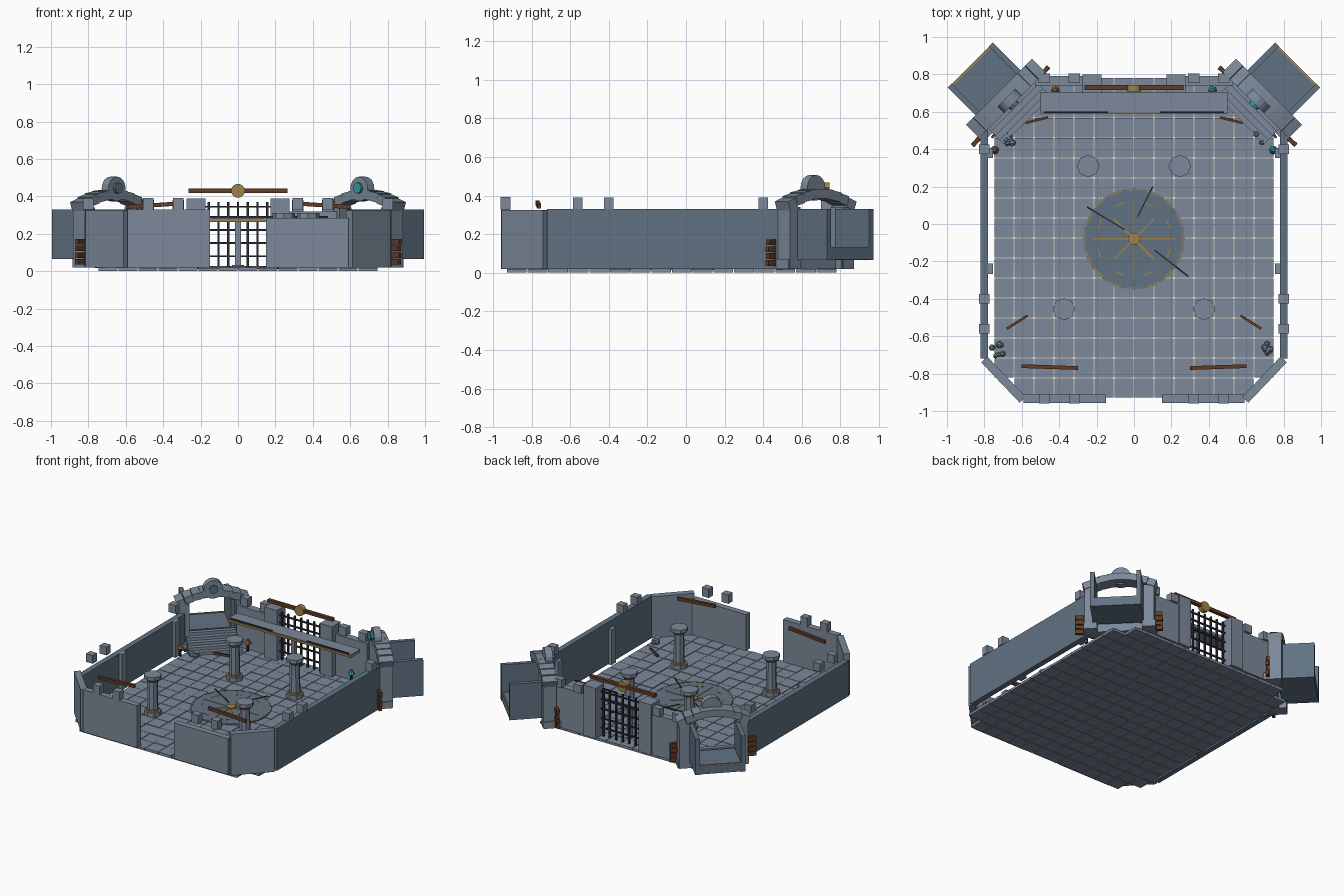
import bpy, bmesh, math, random
from mathutils import Matrix, Vector, Euler

if "Cube" in bpy.data.objects:
    bpy.data.objects.remove(bpy.data.objects["Cube"])
random.seed(4)

def mat(name, c):
    m = bpy.data.materials.new(name)
    m.diffuse_color = (*c, 1)
    m.use_nodes = True
    m.node_tree.nodes["Principled BSDF"].inputs["Base Color"].default_value = m.diffuse_color
    return m

STONE = mat("stone", (0.20, 0.25, 0.32))
DARK = mat("dark_stone", (0.12, 0.17, 0.23))
IRON = mat("iron", (0.02, 0.025, 0.035))
WOOD = mat("wood", (0.12, 0.045, 0.02))
GOLD = mat("brass", (0.35, 0.23, 0.06))
TEAL = mat("teal_glow", (0.03, 0.35, 0.4))
EMBER = mat("ember", (0.3, 0.12, 0.04))

class Part:
    """Collects primitives into one named mesh object."""
    def __init__(self, name, material):
        self.name, self.mat, self.bm = name, material, bmesh.new()
    def box(self, c, size, rot=(0, 0, 0)):
        m = Matrix.Translation(c) @ Euler(rot).to_matrix().to_4x4() @ Matrix.Diagonal((*size, 1))
        bmesh.ops.create_cube(self.bm, size=1, matrix=m)
        return self
    def span(self, x, y, z):
        return self.box([(a[0] + a[1]) / 2 for a in (x, y, z)], [a[1] - a[0] for a in (x, y, z)])
    def cyl(self, c, r, h, n=8, r2=None, rot=(0, 0, 0)):
        m = Matrix.Translation(c) @ Euler(rot).to_matrix().to_4x4()
        bmesh.ops.create_cone(self.bm, cap_ends=True, segments=n, radius1=r,
                              radius2=r if r2 is None else r2, depth=h, matrix=m)
        return self
    def bar(self, a, b, w, h):
        a, b = Vector(a), Vector(b)
        d = b - a
        rot = (0, -math.atan2(d.z, d.xy.length), math.atan2(d.y, d.x))
        return self.box((a + b) / 2, (d.length, w, h), rot)
    def rock(self, c, r):
        m = Matrix.Translation(c) @ Euler([random.random() * 3 for _ in "xyz"]).to_matrix().to_4x4()
        bmesh.ops.create_icosphere(self.bm, subdivisions=1, radius=r, matrix=m)
    def done(self):
        me = bpy.data.meshes.new(self.name)
        self.bm.to_mesh(me)
        self.bm.free()
        me.materials.append(self.mat)
        bpy.context.collection.objects.link(bpy.data.objects.new(self.name, me))

# floor tiles with open joints, corners cut off
P = 0.107
tiles = Part("floor_tiles", STONE)
for i in range(14):
    for j in range(16):
        x, y = (i - 6.5) * P, -0.877 + j * P
        if abs(x) - y > 1.55 or abs(x) + y > 1.32:
            continue
        top = 0.02 - random.random() * 0.003
        tiles.span((x - 0.0515, x + 0.0515), (y - 0.0515, y + 0.0515), (0, top))
tiles.done()

# floor medallion with inlays and cracks
C = (0, -0.08)
Part("medallion", DARK).cyl((*C, 0.019), 0.27, 0.012, 32).done()
inlay = Part("medallion_inlay", GOLD).cyl((*C, 0.029), 0.032, 0.01, 12)
for k in range(8):
    a = k * math.pi / 4
    u = Vector((math.cos(a), math.sin(a)))
    r = 0.22 if k % 2 == 0 else 0.15
    inlay.bar((*C, 0.026), (u.x * r, C[1] + u.y * r, 0.026), 0.008, 0.005)
for k in range(16):
    for r, on in ((0.2, k % 2), (0.262, 1)):
        a = k * math.pi / 8
        inlay.box((r * math.cos(a), C[1] + r * math.sin(a), 0.025), (0.006, r * 0.28, 0.004), (0, 0, a)) if on else None
inlay.done()
cracks = Part("floor_cracks", IRON)
for a, b in (((-0.25, 0.09), (-0.05, -0.03)), ((0.02, 0.04), (0.1, 0.2)), ((0.11, -0.14), (0.29, -0.28))):
    cracks.bar((*a, 0.027), (*b, 0.027), 0.008, 0.004)
cracks.done()

# perimeter walls; the left and front-right stretches are lower
walls = Part("side_walls", DARK)
front = Part("front_and_back_walls", STONE)
for s, top in ((-1, 0.28), (1, 0.33)):
    walls.box((s * 0.80, -0.11, (0.02 + top) / 2), (0.04, 1.22, top - 0.02))
    ftop = 0.33 if s < 0 else 0.285
    front.box((s * 0.37, -0.935, (0.02 + ftop) / 2), (0.44, 0.045, ftop - 0.02))
    front.bar((s * 0.595, -0.94, 0.172), (s * 0.80, -0.725, 0.172), 0.045, 0.304)
    front.box((s * 0.37, 0.765, 0.17), (0.32, 0.05, 0.30))
    # gate jambs and inner pilasters
    front.box((s * 0.225, 0.75, 0.205), (0.10, 0.10, 0.37))
    for y in (-0.24, 0.38):
        front.box((s * 0.77, y, 0.15), (0.03, 0.055, 0.26))
walls.done()
front.done()

# merlon blocks along the wall tops
mer = Part("merlons", STONE)
for s in (-1, 1):
    for y in (0.4, -0.4, -0.56):
        mer.box((s * 0.80, y, 0.36), (0.055, 0.05, 0.06))
    for x in (0.32, 0.48):
        mer.box((s * x, -0.935, 0.36), (0.055, 0.05, 0.065))
        mer.box((s * x, 0.78, 0.35), (0.06, 0.05, 0.06))
mer.done()

# barred gate with beam and brass boss
gate = Part("gate_bars", IRON)
for k in range(-3, 4):
    gate.box((k * 0.052, 0.735, 0.195), (0.012, 0.012, 0.35))
for z in (0.08, 0.15, 0.22, 0.29, 0.345):
    gate.box((0, 0.735, z), (0.35, 0.01, 0.01))
gate.done()
Part("gate_beam", WOOD).box((0, 0.73, 0.43), (0.53, 0.025, 0.022)).done()
Part("gate_boss", GOLD).cyl((0, 0.725, 0.43), 0.037, 0.035, 16, rot=(math.pi / 2, 0, 0)).done()

# balcony ledge before the gate
Part("balcony", STONE).span((-0.5, 0.5), (0.595, 0.705), (0.262, 0.285)).box((0, 0.65, 0.14), (0.03, 0.03, 0.245)).done()
Part("balcony_trim", GOLD).box((0, 0.593, 0.274), (1.0, 0.006, 0.012)).done()
rail = Part("balcony_rails", IRON)
for s in (-1, 1):
    rail.box((s * 0.31, 0.597, 0.289), (0.34, 0.008, 0.01))
rail.done()

# octagonal pillars
pil = Part("pillars", STONE)
rings = Part("pillar_rings", GOLD)
for s in (-1, 1):
    for x, y in ((0.245, 0.31), (0.375, -0.455)):
        c = (s * x, y)
        pil.cyl((*c, 0.035), 0.058, 0.03).cyl((*c, 0.16), 0.038, 0.24, r2=0.034)
        pil.cyl((*c, 0.275), 0.038, 0.02, r2=0.055).cyl((*c, 0.298), 0.06, 0.026)
        rings.cyl((*c, 0.056), 0.045, 0.012)
pil.done()
rings.done()

# diagonal corner alcoves: d runs outward, t runs across
R2 = math.sqrt(2)
for s, side in ((-1, "left"), (1, "right")):
    rz = -s * math.pi / 4
    pos = lambda d, t, z: (s * (d - t) / R2, (d + t) / R2, z)
    stairs = Part(side + "_stairs", STONE)
    for k in range(5):
        h = 0.022 * (k + 1)
        stairs.box(pos(0.81 + k * 0.032, -0.01, 0.02 + h / 2), (0.36, 0.032, h), (0, 0, rz))
    stairs.done()
    alc = Part(side + "_alcove", DARK)
    alc.box(pos(1.095, -0.018, 0.098), (0.34, 0.245, 0.06), (0, 0, rz))
    for t in (-0.173, 0.137):
        alc.box(pos(1.095, t, 0.198), (0.03, 0.25, 0.264), (0, 0, rz))
    alc.done()
    Part(side + "_alcove_trim", GOLD).box(pos(1.212, -0.018, 0.131), (0.28, 0.01, 0.006), (0, 0, rz)).done()
    arch = Part(side + "_arch", STONE)
    for t in (-0.205, 0.185):
        arch.box(pos(0.96, t, 0.18), (0.075, 0.09, 0.32), (0, 0, rz))
        arch.box(pos(0.94, t, 0.045), (0.09, 0.12, 0.05), (0, 0, rz))
    for k in range(-4, 5):
        q = k / 4
        arch.box(pos(0.96, -0.01 + q * 0.215, 0.355 + 0.055 * (1 - q * q)),
                 (0.056, 0.10, 0.05), (0, q * 0.35, rz) if s < 0 else (0, -q * 0.35, rz))
    arch.cyl(pos(0.935, -0.005, 0.44), 0.066, 0.05, 16, rot=(math.pi / 2, 0, rz))
    arch.done()
    Part(side + "_arch_gem", TEAL if s > 0 else DARK).cyl(
        pos(0.905, -0.005, 0.445), 0.03, 0.02, 8, rot=(math.pi / 2, 0, rz)).done()

    # stacked planks braced outside the arch
    stack = Part(side + "_plank_stacks", WOOD)
    for k in range(4):
        for x, y in ((0.845, 0.44), (0.475, 0.82)):
            stack.box((s * x, y, 0.05 + k * 0.036), (0.055, 0.022, 0.03), (0, 0, rz + (k % 2) * 0.15))
    stack.done()

    # roof beams and fallen planks
    wood = Part(side + "_beams", WOOD)
    wood.bar((s * 0.3, -0.77, 0.363), (s * 0.6, -0.76, 0.343), 0.02, 0.022)
    for a, b in (((0.57, -0.49), (0.68, -0.56)), ((0.46, 0.57), (0.58, 0.54)), ((0.72, 0.52), (0.76, 0.46))):
        wood.bar((s * a[0], a[1], 0.03), (s * b[0], b[1], 0.03), 0.013, 0.015)
    wood.done()

    # rubble in the corners
    rub = Part(side + "_rubble", STONE)
    for cx, cy in ((0.725, -0.67), (0.68, 0.46)):
        for k in range(6):
            rub.rock((s * (cx + random.uniform(-.035, .035)), cy + random.uniform(-.035, .035), 0.032),
                     random.uniform(0.012, 0.022))
    rub.done()

    # small floor lamps: stalk and glowing cap
    stalk = Part(side + "_lamp_stalks", IRON)
    cap = Part(side + "_lamp_caps", TEAL if s > 0 else EMBER)
    for x, y in ((0.42, 0.715), (0.745, 0.395)):
        stalk.cyl((s * x, y, 0.05), 0.009, 0.06)
        cap.cyl((s * x, y, 0.092), 0.024, 0.03, r2=0.008)
    stalk.done()
    cap.done()
